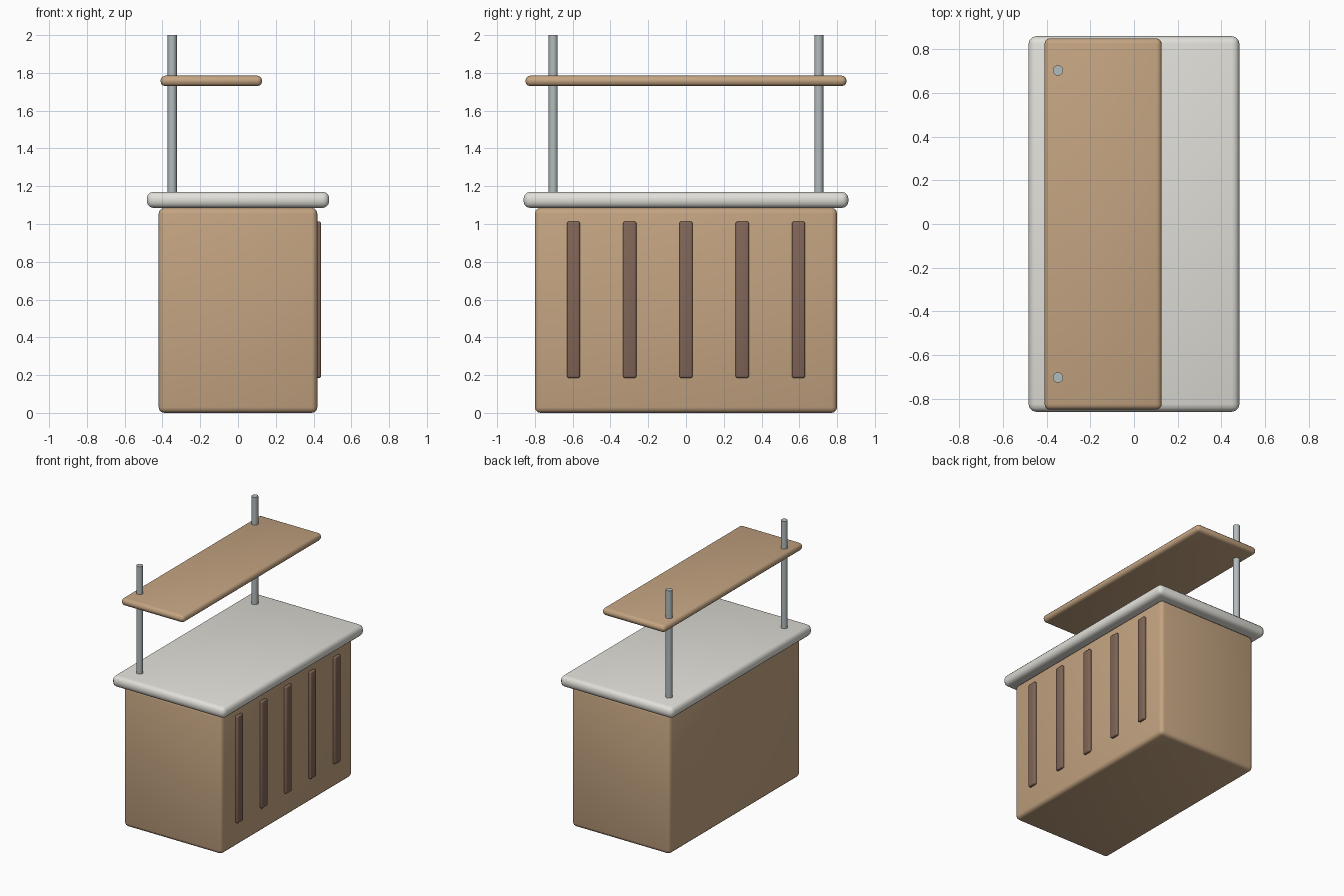
import bpy
import math

if "Cube" in bpy.data.objects:
    bpy.data.objects.remove(bpy.data.objects["Cube"])


def material(name, rgb):
    m = bpy.data.materials.new(name)
    m.diffuse_color = (*rgb, 1.0)
    m.use_nodes = True
    m.node_tree.nodes["Principled BSDF"].inputs["Base Color"].default_value = m.diffuse_color
    return m


wood = material("light_wood", (0.55, 0.37, 0.22))
dark_wood = material("dark_wood", (0.22, 0.13, 0.095))
stone = material("pale_stone", (0.75, 0.74, 0.69))
metal = material("metal", (0.45, 0.50, 0.51))


def finish(obj, name, mat):
    obj.name = name
    obj.data.materials.append(mat)
    bpy.ops.object.shade_smooth_by_angle(angle=math.radians(35))


def rounded_box(name, lo, hi, bevel, mat):
    centre = [(a + b) / 2 for a, b in zip(lo, hi)]
    bpy.ops.mesh.primitive_cube_add(size=1, location=centre)
    obj = bpy.context.object
    obj.scale = [b - a for a, b in zip(lo, hi)]
    bpy.ops.object.transform_apply(location=False, rotation=False, scale=True)
    mod = obj.modifiers.new("Rounded edges", 'BEVEL')
    mod.width = bevel
    mod.segments = 3
    bpy.ops.object.modifier_apply(modifier=mod.name)
    finish(obj, name, mat)


# Cabinet, countertop and overhead shelf
rounded_box("cabinet", (-0.42, -0.80, 0.0), (0.42, 0.80, 1.085), 0.03, wood)
rounded_box("countertop", (-0.483, -0.86, 1.085), (0.483, 0.86, 1.17), 0.035, stone)
rounded_box("shelf", (-0.41, -0.85, 1.73), (0.127, 0.85, 1.785), 0.025, wood)

# Vertical slats on the right side
for i in range(5):
    y = (i - 2) * 0.298
    rounded_box(f"slat_{i + 1}", (0.40, y - 0.035, 0.185), (0.44, y + 0.035, 1.013), 0.01, dark_wood)

# Shelf posts
for side, y in (("front", -0.703), ("back", 0.703)):
    bpy.ops.mesh.primitive_cylinder_add(vertices=20, radius=0.024, depth=0.84,
                                        location=(-0.348, y, 1.58))
    finish(bpy.context.object, f"{side}_post", metal)
